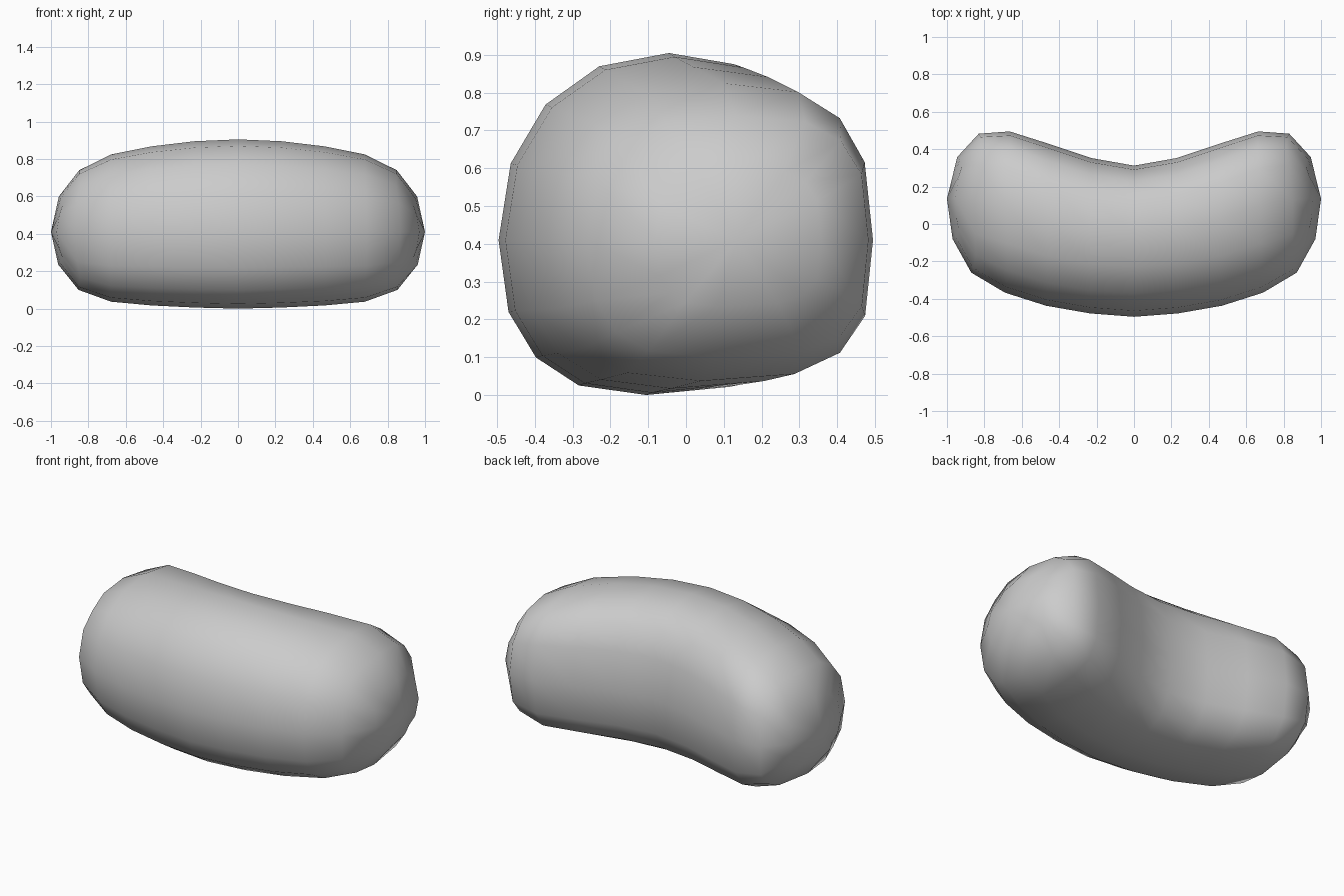
import bpy, bmesh
from math import cos, sin, pi

if "Cube" in bpy.data.objects:
    bpy.data.objects.remove(bpy.data.objects["Cube"])

SIDES = 16
MID_Z = 0.41

# Half-length stations: front x, front y, back x, back y, crest y, top z, bottom z,
# extra squareness
HALF = [
    (0.00, -0.496, 0.00, 0.312, -0.045, 0.905, 0.000, 0.0),
    (0.235, -0.478, 0.23, 0.353, -0.03, 0.895, 0.006, 0.0),
    (0.47, -0.437, 0.45, 0.427, 0.02, 0.868, 0.017, 0.05),
    (0.69, -0.367, 0.665, 0.495, 0.10, 0.825, 0.037, 0.15),
    (0.87, -0.26, 0.83, 0.483, 0.13, 0.740, 0.100, 0.4),
    (0.97, -0.08, 0.945, 0.358, 0.14, 0.600, 0.235, 0.6),
]
END = (1.0, 0.135, MID_Z)


def power(v, n):
    return (1 if v >= 0 else -1) * abs(v) ** (2 / n)


def ring(bm, side, xf, yf, xb, yb, ym, zt, zb, extra):
    """One rounded cross-section, fuller on the hollow (back) side and base."""
    verts = []
    for i in range(SIDES):
        a = 2 * pi * i / SIDES
        c, s = cos(a), sin(a)
        n = (2.6 if c > 0 else 2.15) + extra + (0.35 if s < -0.01 else 0)
        # the lowest point sits further forward than the crest
        mid = ym + 0.06 * min(0, s)
        y = mid + power(c, n) * ((yb - mid) if c > 0 else (mid - yf))
        z = MID_Z + power(s, n) * ((zt - MID_Z) if s > 0 else (MID_Z - zb))
        x = xf + (xb - xf) * (y - yf) / (yb - yf)
        # square corners of the end rings pull back to keep the ends domed
        x -= 0.05 * extra * abs(sin(2 * a)) ** 2
        verts.append(bm.verts.new((side * x, y, z)))
    return verts


# Bean body: loft of mirrored cross-sections with rounded ends
bm = bmesh.new()
rings = [ring(bm, -1, *s) for s in reversed(HALF[1:])]
rings += [ring(bm, 1, *s) for s in HALF]
for r0, r1 in zip(rings, rings[1:]):
    for i in range(SIDES):
        j = (i + 1) % SIDES
        bm.faces.new((r0[i], r0[j], r1[j], r1[i]))
for side, r in ((-1, rings[0]), (1, rings[-1])):
    tip = bm.verts.new((side * END[0], END[1], END[2]))
    for i in range(SIDES):
        bm.faces.new((r[i], r[(i + 1) % SIDES], tip))
bmesh.ops.recalc_face_normals(bm, faces=bm.faces)

mesh = bpy.data.meshes.new("bean_body")
bm.to_mesh(mesh)
bm.free()
mesh.polygons.foreach_set("use_smooth", [True] * len(mesh.polygons))
body = bpy.data.objects.new("bean_body", mesh)
bpy.context.collection.objects.link(body)
